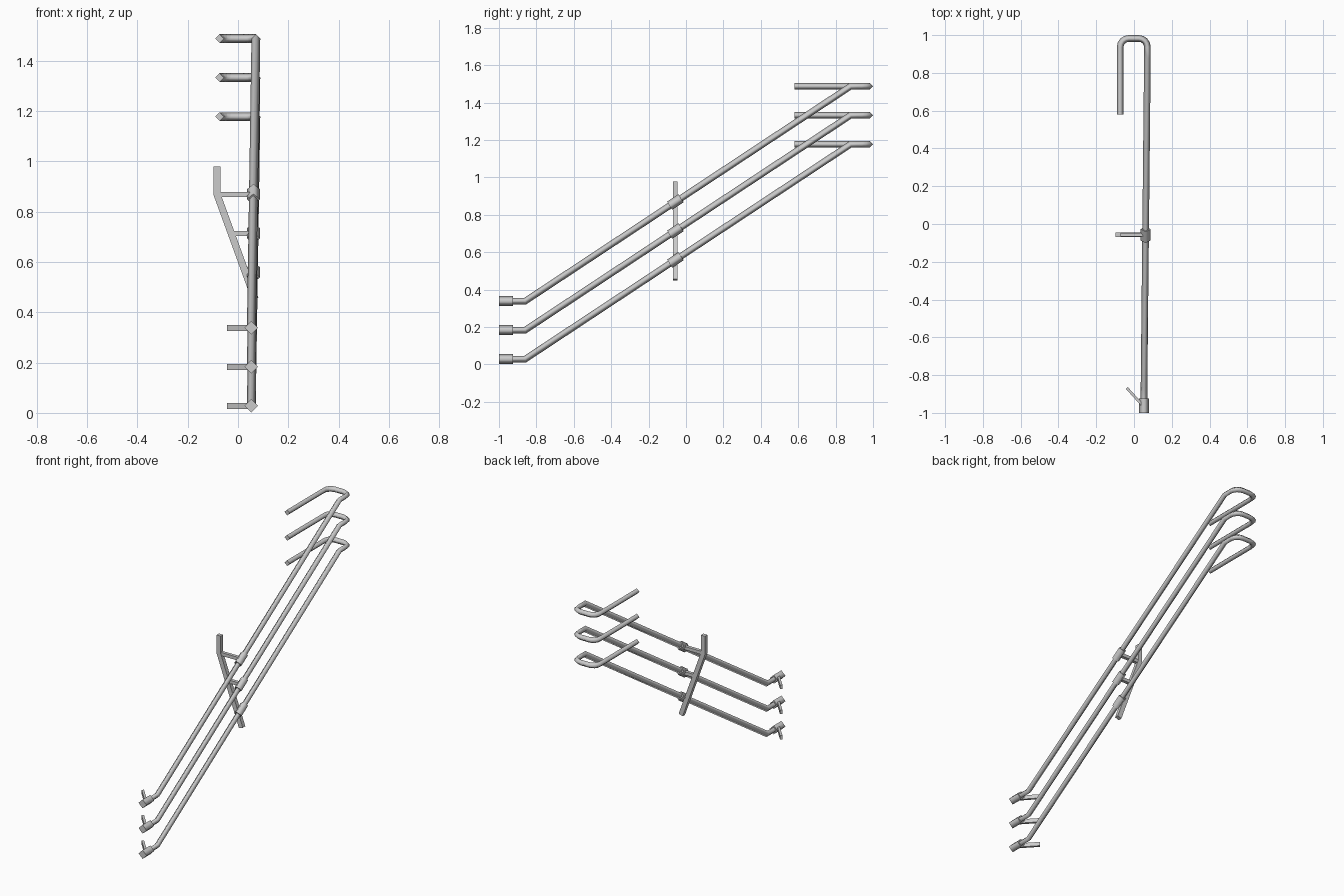
import bpy, bmesh, math
from mathutils import Vector

if "Cube" in bpy.data.objects:
    bpy.data.objects.remove(bpy.data.objects["Cube"])


def diamond(r):
    return [(r, 0), (0, r), (-r, 0), (0, -r)]


def rect(w, h):
    return [(w/2, h/2), (-w/2, h/2), (-w/2, -h/2), (w/2, -h/2)]


def sweep(name, path, section, up=(0, 0, 1), smooth=False):
    """Sweep a closed section along a path with mitred corners and flat caps."""
    pts = [Vector(p) for p in path]
    dirs = [(b - a).normalized() for a, b in zip(pts, pts[1:])]
    side = dirs[0].cross(Vector(up)).normalized()
    top = side.cross(dirs[0])
    ring = [pts[0] + side*u + top*v for u, v in section]
    bm = bmesh.new()
    rings = [[bm.verts.new(p) for p in ring]]
    for i in range(1, len(pts)):
        d = dirs[i-1]
        n = (d + dirs[min(i, len(dirs)-1)]).normalized()
        ring = [p + d*((pts[i] - p).dot(n) / d.dot(n)) for p in ring]
        rings.append([bm.verts.new(p) for p in ring])
    k = len(section)
    for a, b in zip(rings, rings[1:]):
        for j in range(k):
            f = bm.faces.new((a[j], a[(j+1) % k], b[(j+1) % k], b[j]))
            f.smooth = smooth
    for cap in (rings[0], rings[-1]):
        f = bm.faces.new(cap)
        for e in f.edges:
            e.smooth = False
    bmesh.ops.recalc_face_normals(bm, faces=bm.faces)
    me = bpy.data.meshes.new(name)
    bm.to_mesh(me)
    bm.free()
    ob = bpy.data.objects.new(name, me)
    bpy.context.collection.objects.link(ob)
    return ob


def arc(cx, cy, r, a0, a1, z, n=4):
    return [(cx + r*math.cos(math.radians(a0 + (a1-a0)*i/n)),
             cy + r*math.sin(math.radians(a0 + (a1-a0)*i/n)), z) for i in range(n+1)]


SPACING = 0.155
POST_Y = -0.057
for i in range(3):
    dz = i * SPACING
    lo, hi = 0.028 + dz, 1.177 + dz
    # sloping rail with a U-shaped return at the top
    a, b = Vector((0.053, -0.86, lo)), Vector((0.071, 0.88, hi))
    path = [(0.053, -0.99, lo), a, b]
    path += arc(0.026, 0.937, 0.045, 0, 90, hi)
    path += arc(-0.028, 0.937, 0.045, 90, 180, hi)
    path += [(-0.073, 0.58, hi)]
    sweep("handrail", path, diamond(0.0175), smooth=True)

    # thicker end sleeve and its angled wall bracket
    sweep("end_sleeve", [(0.053, -1, lo), (0.053, -0.925, lo)], diamond(0.027), smooth=True)
    sweep("end_bracket", [(0.05, -0.965, lo), (-0.038, -0.868, lo)], rect(0.014, 0.024))

    # middle sleeve on the slope and its strut to the post
    mid = a.lerp(b, (POST_Y + 0.86) / 1.74)
    d = (b - a).normalized() * 0.036
    sweep("middle_sleeve", [mid - d, mid + d], diamond(0.026), smooth=True)
    zs = mid.z
    x_post = max(-0.083, 0.068 - (zs - 0.455) * 0.368)
    sweep("post_strut", [(mid.x, POST_Y, zs), (x_post, POST_Y, zs)], rect(0.02, 0.02))

# bent post carrying the three struts
sweep("bent_post", [(0.068, POST_Y, 0.452), (-0.083, POST_Y, 0.868), (-0.083, POST_Y, 0.978)],
      rect(0.024, 0.028), up=(1, 0, 0))
